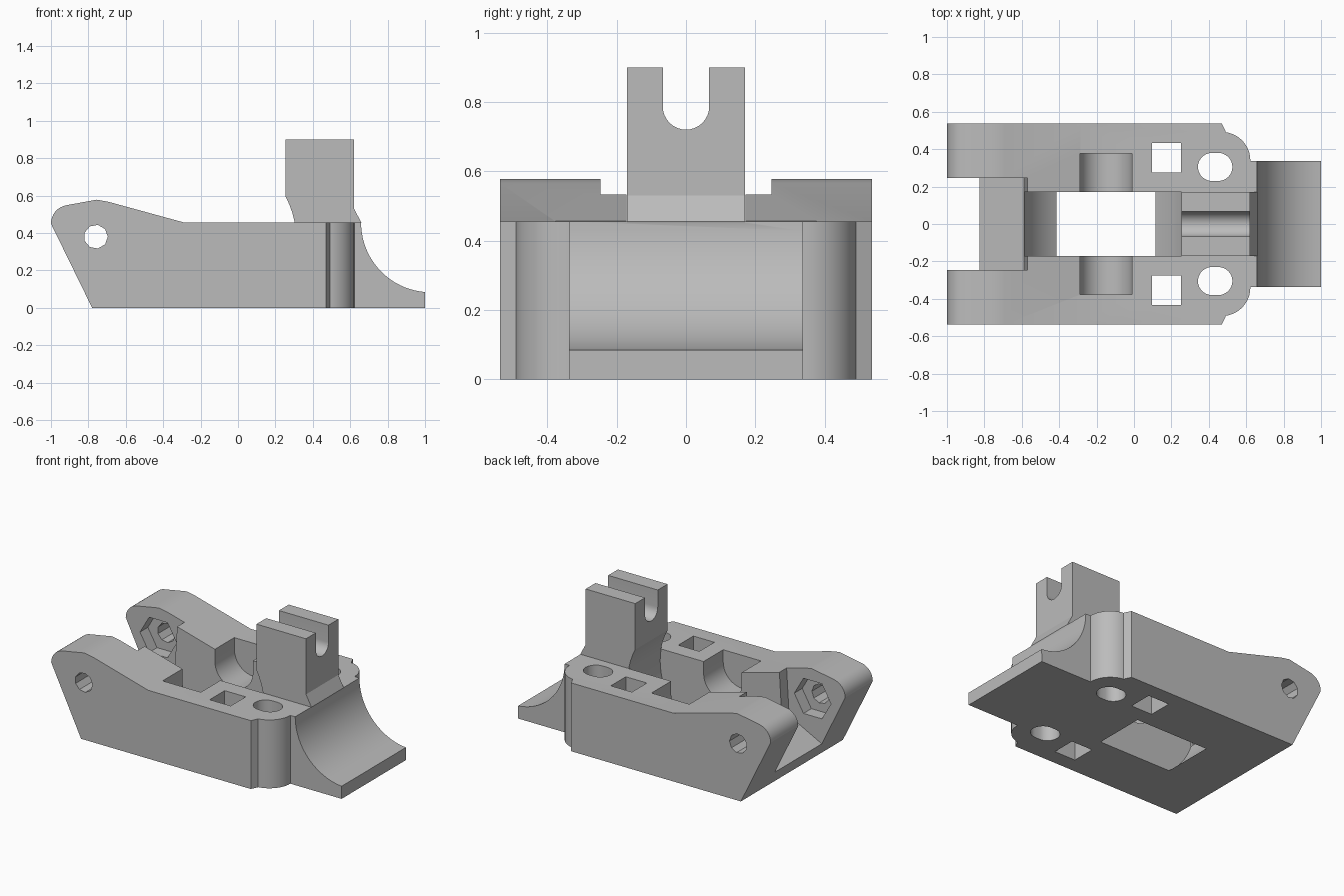
import bpy, bmesh, math

cube = bpy.data.objects.get("Cube")
if cube:
    bpy.data.objects.remove(cube, do_unlink=True)

grey = bpy.data.materials.new("plain grey")
grey.use_nodes = True
grey.diffuse_color = (0.5, 0.5, 0.5, 1)
grey.node_tree.nodes["Principled BSDF"].inputs["Base Color"].default_value = (0.5, 0.5, 0.5, 1)


def prism(name, points, axis, low, high):
    """Extrude a 2D outline along an axis: x uses (y, z), y uses (x, z), z uses (x, y)."""
    place = {"x": lambda a, b, d: (d, a, b),
             "y": lambda a, b, d: (a, d, b),
             "z": lambda a, b, d: (a, b, d)}[axis]
    bm = bmesh.new()
    bottom = [bm.verts.new(place(a, b, low)) for a, b in points]
    top = [bm.verts.new(place(a, b, high)) for a, b in points]
    bm.faces.new(bottom)
    bm.faces.new(top)
    n = len(points)
    for i in range(n):
        j = (i + 1) % n
        bm.faces.new((bottom[i], bottom[j], top[j], top[i]))
    bmesh.ops.recalc_face_normals(bm, faces=bm.faces)
    mesh = bpy.data.meshes.new(name)
    bm.to_mesh(mesh)
    bm.free()
    mesh.materials.append(grey)
    ob = bpy.data.objects.new(name, mesh)
    bpy.context.collection.objects.link(ob)
    return ob


def arc(cx, cy, r, start, end, steps):
    angles = [math.radians(start + (end - start) * i / steps) for i in range(steps + 1)]
    return [(cx + r * math.cos(t), cy + r * math.sin(t)) for t in angles]


def circle(cx, cy, r, sides, turn=0):
    return arc(cx, cy, r, turn, turn + 360, sides)[:-1]


def rect(x0, x1, y0, y1):
    return [(x0, y0), (x1, y0), (x1, y1), (x0, y1)]


def combine(target, other, operation):
    mod = target.modifiers.new(operation, "BOOLEAN")
    mod.operation = operation
    mod.solver = "EXACT"
    mod.object = other
    bpy.context.view_layer.objects.active = target
    bpy.ops.object.modifier_apply(modifier=mod.name)
    bpy.data.objects.remove(other, do_unlink=True)


def cut(target, *args):
    combine(target, prism("cutter", *args), "DIFFERENCE")


# Main body: side profile trimmed by a plan outline with rounded shoulders
side = [(-0.78, 0), (0.8, 0), (0.8, 0.455), (-0.285, 0.455), (-0.69, 0.566), (-0.755, 0.578),
        (-0.87, 0.557)] + arc(-0.9, 0.45, 0.1, 100, 180, 8)
body = prism("bracket_body", side, "y", -0.6, 0.6)
shoulder = [(0.47, 0.537), (0.492, 0.49)] + arc(0.47, 0.34, 0.152, 76, 0, 10)
plan = [(-1.1, 0.537)] + shoulder
plan += [(x, -y) for x, y in reversed(plan)]
combine(body, prism("plan", plan, "z", -0.1, 0.8), "INTERSECT")

# Concave front flange
flange = [(0.5, 0), (1, 0)] + arc(1.03, 0.455, 0.372, 265.4, 180, 20) + [(0.5, 0.455)]
combine(body, prism("flange", flange, "y", -0.338, 0.338), "UNION")

# Upright fork with a round-bottomed slot
fork = prism("fork", [(0.255, 0.9), (0.62, 0.9), (0.62, 0.53), (0.66, 0.455),
                      (0.6, 0.3), (0.255, 0.3)], "y", -0.17, 0.17)
cut(fork, [(0.067, 1)] + arc(0, 0.787, 0.067, 0, -180, 16) + [(-0.067, 1)], "x", 0, 1)
combine(body, fork, "UNION")

# Wheel well and the bearing pockets on either side
cut(body, circle(-0.15, 0.375, 0.46, 64), "y", -0.171, 0.171)
cut(body, [(-0.01, 0.7)] + arc(-0.15, 0.375, 0.14, 0, -180, 20) + [(-0.29, 0.7)],
    "y", -0.377, 0.377)

# Gap between the rear cheeks, with a sloping floor
cut(body, [(-1.1, -0.1), (-0.86, -0.1), (-0.86, 0.08), (-0.587, 0.22), (-0.558, 0.7),
           (-1.1, 0.7)], "y", -0.247, 0.247)

# Pivot hole and hexagonal nut pockets
cut(body, circle(-0.76, 0.38, 0.064, 9), "y", -0.7, 0.7)
cut(body, circle(-0.76, 0.38, 0.135, 6), "y", -0.33, 0.33)

# Square and oval vertical holes on both sides
for s in (-1, 1):
    cut(body, rect(0.095, 0.25, s * 0.355 - 0.079, s * 0.355 + 0.079), "z", -0.1, 0.7)
    oval = arc(0.451, s * 0.305, 0.075, -90, 90, 16) + arc(0.417, s * 0.305, 0.075, 90, 270, 16)
    cut(body, oval, "z", -0.1, 0.7)

# Smooth the curved surfaces and keep edges sharp
bpy.ops.object.select_all(action="DESELECT")
body.select_set(True)
bpy.context.view_layer.objects.active = body
bpy.ops.object.shade_smooth_by_angle(angle=math.radians(25))
